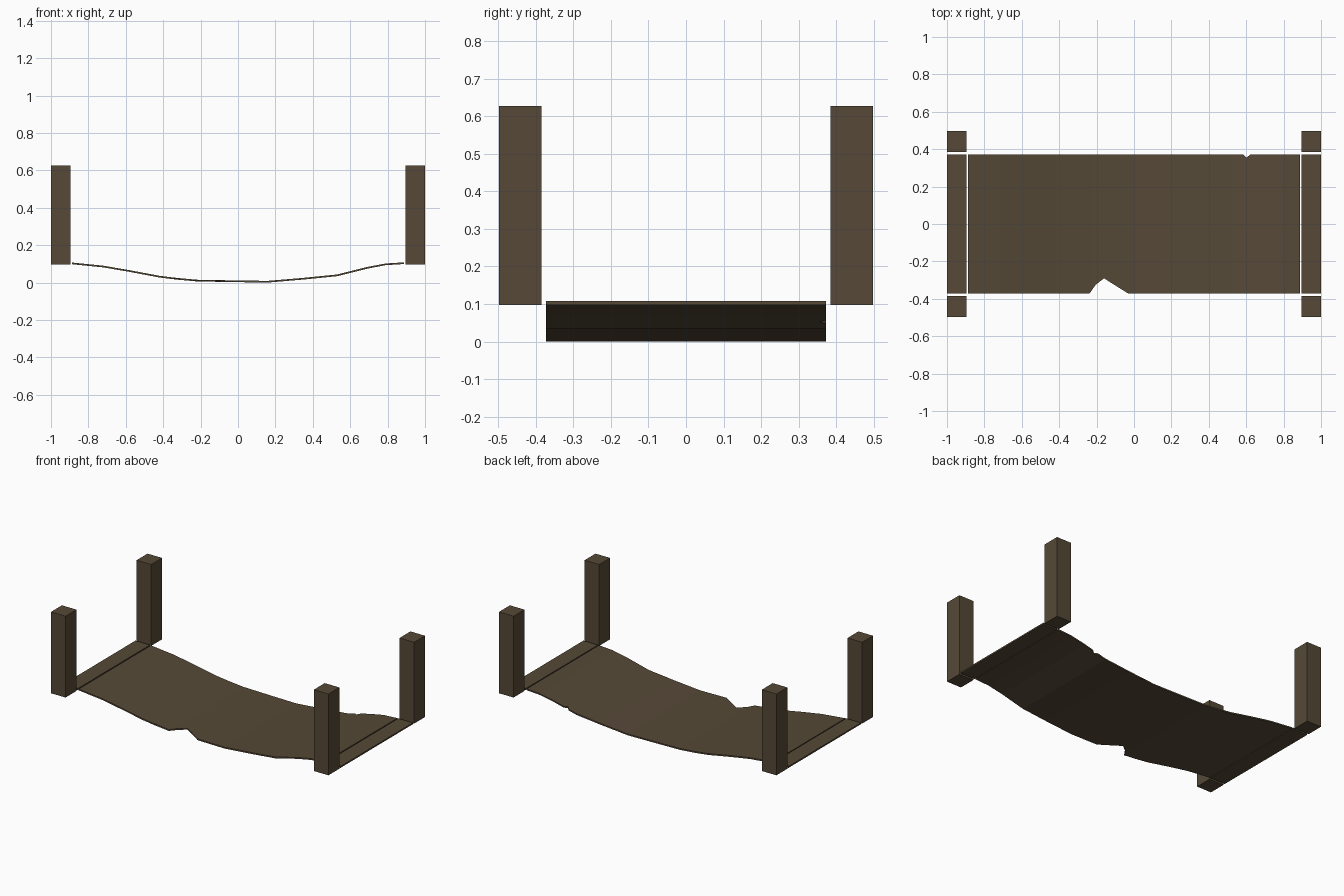
import bpy, bmesh

if "Cube" in bpy.data.objects:
    bpy.data.objects.remove(bpy.data.objects["Cube"])

wood = bpy.data.materials.new("dark weathered wood")
wood.diffuse_color = (0.092, 0.066, 0.038, 1)
wood.use_nodes = True
wood.node_tree.nodes["Principled BSDF"].inputs["Base Color"].default_value = wood.diffuse_color


def finish(name, bm):
    bmesh.ops.recalc_face_normals(bm, faces=bm.faces)
    me = bpy.data.meshes.new(name)
    bm.to_mesh(me)
    bm.free()
    me.materials.append(wood)
    ob = bpy.data.objects.new(name, me)
    bpy.context.collection.objects.link(ob)
    return ob


def box(name, x0, x1, y0, y1, z0, z1):
    bm = bmesh.new()
    bmesh.ops.create_cube(bm, size=1)
    for v in bm.verts:
        v.co = (x1 if v.co.x > 0 else x0, y1 if v.co.y > 0 else y0,
                z1 if v.co.z > 0 else z0)
    return finish(name, bm)


# corner posts and the flat end planks between them
for sx, xname in ((-1, "left"), (1, "right")):
    xa, xb = sorted((sx * 0.895, sx * 1.0))
    box(xname + "_end_plank", xa, xb, -0.372, 0.372, 0.098, 0.108)
    for sy, yname in ((-1, "front"), (1, "back")):
        ya, yb = sorted((sy * 0.385, sy * 0.497))
        box(f"{xname}_{yname}_post", xa, xb, ya, yb, 0.097, 0.627)

# sagging deck: underside height along x
SAG = [(-0.888, 0.098), (-0.72, 0.081), (-0.58, 0.057), (-0.42, 0.027),
       (-0.33, 0.016), (-0.22, 0.006), (0.0, 0.002), (0.16, 0.0),
       (0.35, 0.016), (0.53, 0.034), (0.69, 0.074), (0.79, 0.093),
       (0.888, 0.099)]


def sag(x):
    for (a, za), (b, zb) in zip(SAG, SAG[1:]):
        if x <= b:
            return za + (zb - za) * (x - a) / (b - a)
    return SAG[-1][1]


# deck outline with broken notches in the front and back edges
W = 0.372
OUTLINE = [(-0.888, -W), (-0.34, -W), (-0.325, -0.335), (-0.315, -W),
           (-0.238, -W), (-0.205, -0.325), (-0.16, -0.29), (-0.117, -0.318),
           (-0.097, -0.243), (-0.03, -W), (0.888, -W),
           (0.888, W), (0.622, W), (0.602, 0.355), (0.585, W),
           (0.258, W), (0.238, 0.298), (0.222, W), (-0.888, W)]
bm = bmesh.new()
bm.faces.new([bm.verts.new((x, y, 0)) for x, y in OUTLINE])
bmesh.ops.triangulate(bm, faces=bm.faces[:])
for x, _ in SAG[1:-1]:
    bmesh.ops.bisect_plane(bm, geom=bm.verts[:] + bm.edges[:] + bm.faces[:],
                           dist=1e-5, plane_co=(x, 0, 0), plane_no=(1, 0, 0))
for v in bm.verts:
    v.co.z = sag(v.co.x)
# give the sheet its thickness
ext = bmesh.ops.extrude_face_region(bm, geom=bm.faces[:], use_keep_orig=True)
for v in ext["geom"]:
    if isinstance(v, bmesh.types.BMVert):
        v.co.z += 0.009
finish("sagging_deck", bm)
